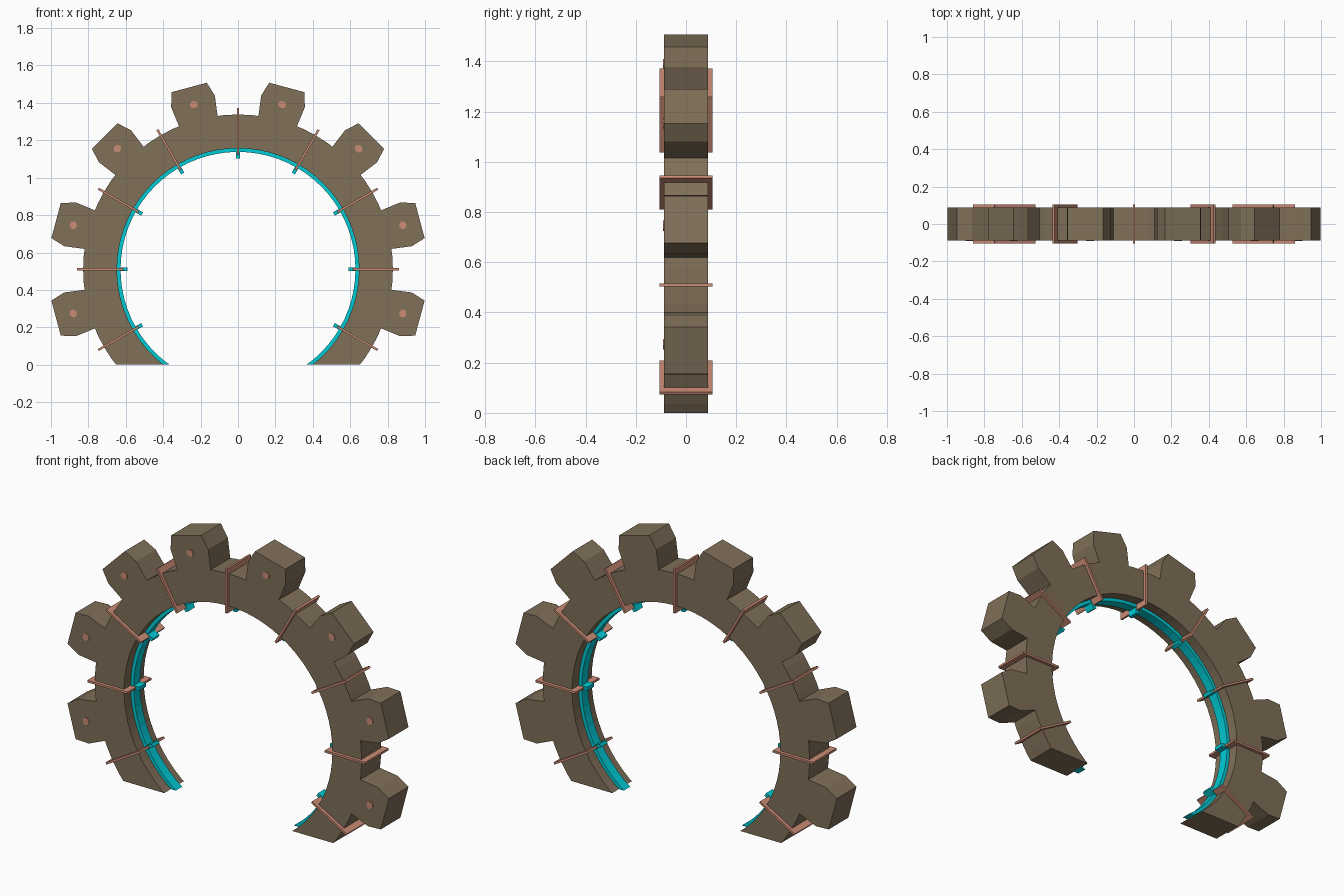
import bpy, bmesh, math
from mathutils import Vector

if "Cube" in bpy.data.objects:
    bpy.data.objects.remove(bpy.data.objects["Cube"])

CZ = 0.51  # height of the ring centre


def material(name, rgb):
    m = bpy.data.materials.new(name)
    m.diffuse_color = (*rgb, 1)
    m.use_nodes = True
    m.node_tree.nodes["Principled BSDF"].inputs["Base Color"].default_value = m.diffuse_color
    return m


brown = material("dull brown", (0.215, 0.16, 0.098))
copper = material("copper", (0.60, 0.265, 0.18))
cyan = material("cyan", (0.0, 0.60, 0.67))


def finish(bm, name, mat):
    bmesh.ops.recalc_face_normals(bm, faces=bm.faces)
    me = bpy.data.meshes.new(name)
    bm.to_mesh(me)
    bm.free()
    me.materials.append(mat)
    ob = bpy.data.objects.new(name, me)
    bpy.context.collection.objects.link(ob)
    return ob


def arc(name, r0, r1, half, mat, segs=72):
    """Rectangular-section ring, cut flat at the ground."""
    bm = bmesh.new()
    loops = []
    for i in range(segs):
        a = 2 * math.pi * i / segs
        loops.append([bm.verts.new((r * math.cos(a), y, CZ + r * math.sin(a)))
                      for r, y in ((r0, -half), (r1, -half), (r1, half), (r0, half))])
    for i in range(segs):
        p, q = loops[i], loops[(i + 1) % segs]
        for k in range(4):
            bm.faces.new((p[k], p[(k + 1) % 4], q[(k + 1) % 4], q[k]))
    bmesh.ops.bisect_plane(bm, geom=bm.verts[:] + bm.edges[:] + bm.faces[:],
                           plane_co=(0, 0, 0), plane_no=(0, 0, -1), clear_outer=True)
    bmesh.ops.holes_fill(bm, edges=[e for e in bm.edges if e.is_boundary], sides=0)
    return finish(bm, name, mat)


def prism(name, deg, profile, y0, y1, mat):
    """Extrude a (radius, tangent) outline along y at a given ring angle."""
    a = math.radians(deg)
    rad = Vector((math.cos(a), 0, math.sin(a)))
    tan = Vector((-math.sin(a), 0, math.cos(a)))
    bm = bmesh.new()
    rows = [[bm.verts.new(Vector((0, y, CZ)) + rad * r + tan * t) for r, t in profile]
            for y in (y0, y1)]
    bm.faces.new(rows[0])
    bm.faces.new(rows[1][::-1])
    n = len(profile)
    for i in range(n):
        j = (i + 1) % n
        bm.faces.new((rows[0][i], rows[0][j], rows[1][j], rows[1][i]))
    return finish(bm, name, mat)


def rect(r0, r1, t):
    return [(r0, -t), (r1, -t), (r1, t), (r0, t)]


# main ring and glowing inner band
arc("stone_ring", 0.647, 0.828, 0.087, brown)
arc("inner_band", 0.628, 0.650, 0.028, cyan)

# blocks around the outside, each with a small stud on the front
block = [(0.80, -0.104), (0.93, -0.121), (1.007, -0.097),
         (1.007, 0.097), (0.93, 0.121), (0.80, 0.104)]
stud = [(0.912 + 0.02 * math.cos(i * math.pi / 4), 0.022 * math.sin(i * math.pi / 4))
        for i in range(8)]
for i in range(8):
    deg = -15 + 30 * i
    prism(f"outer_block_{i}", deg, block, -0.087, 0.087, brown)
    prism(f"block_stud_{i}", deg, stud, -0.091, -0.083, copper)

# thin divider plates with cyan tips on the inside
for i in range(9):
    deg = -30 + 30 * i
    prism(f"divider_plate_{i}", deg, rect(0.612, 0.862, 0.006), -0.105, 0.105, copper)
    prism(f"inner_tip_{i}", deg, rect(0.592, 0.648, 0.010), -0.03, 0.03, cyan)
